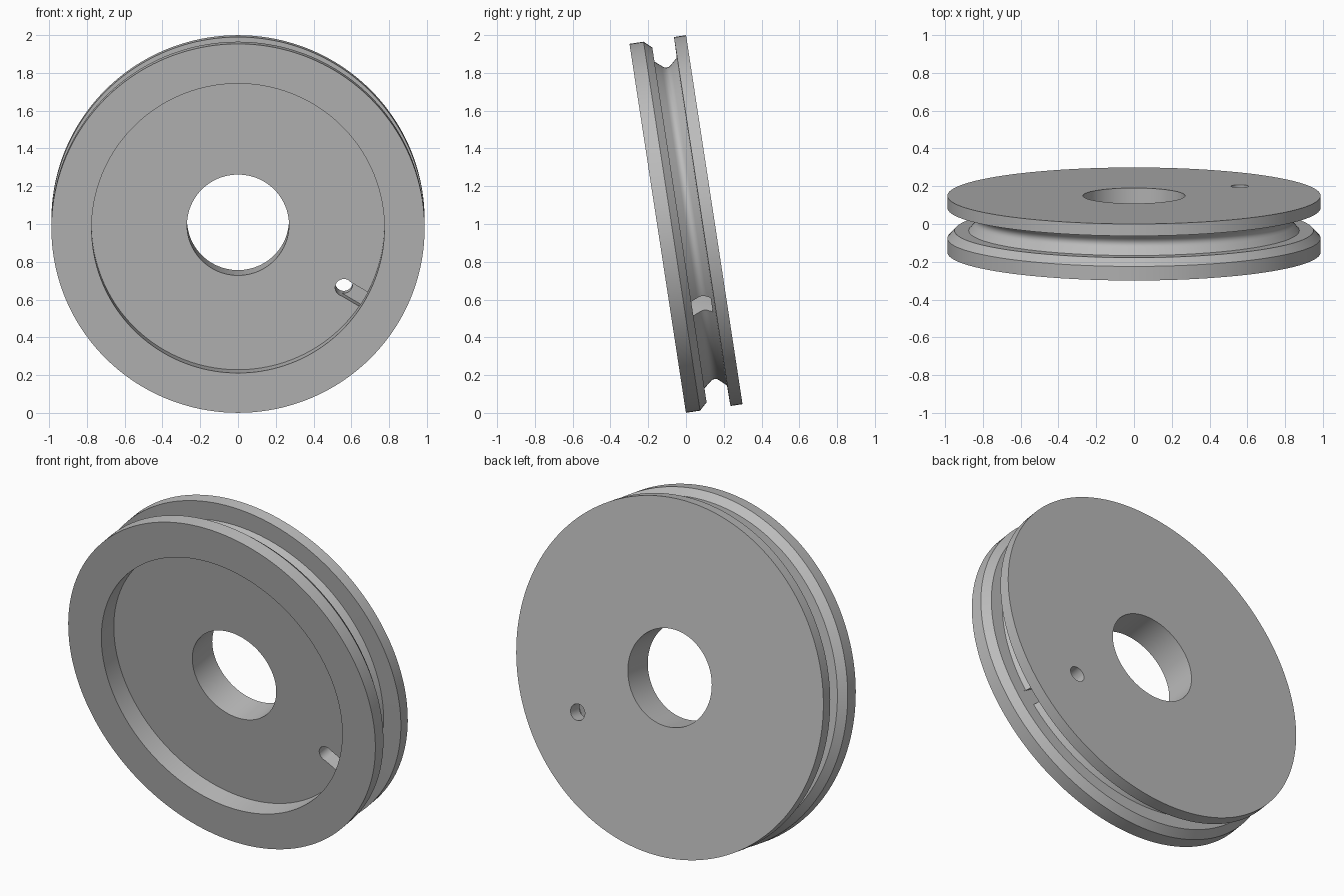
import bpy, bmesh, math
from mathutils import Matrix, Vector

if "Cube" in bpy.data.objects:
    bpy.data.objects.remove(bpy.data.objects["Cube"], do_unlink=True)

grey = bpy.data.materials.new("plain grey")
grey.use_nodes = True
colour = (0.5, 0.5, 0.5, 1)
grey.diffuse_color = colour
grey.node_tree.nodes["Principled BSDF"].inputs["Base Color"].default_value = colour


def add_object(name, bm):
    bmesh.ops.recalc_face_normals(bm, faces=bm.faces)
    mesh = bpy.data.meshes.new(name)
    bm.to_mesh(mesh)
    bm.free()
    mesh.materials.append(grey)
    obj = bpy.data.objects.new(name, mesh)
    bpy.context.collection.objects.link(obj)
    return obj


def cut(target, cutter):
    bpy.context.view_layer.objects.active = target
    mod = target.modifiers.new("cut", 'BOOLEAN')
    mod.operation = 'DIFFERENCE'
    mod.solver = 'EXACT'
    mod.object = cutter
    bpy.ops.object.modifier_apply(modifier=mod.name)
    bpy.data.objects.remove(cutter, do_unlink=True)


# Grooved wheel: (radius, depth) profile turned about the y axis
FLOOR, BACK = -0.035, 0.1515
profile = [
    (0.27, FLOOR), (0.775, FLOOR), (0.775, -BACK),        # bore edge, recess
    (0.988, -BACK), (0.988, -0.076), (0.95, FLOOR),       # front rim, chamfer
    (0.875, FLOOR), (0.846, 0.0), (0.837, 0.011), (0.834, 0.025),
    (0.837, 0.039), (0.846, 0.05), (0.878, 0.085),        # rope groove
    (0.988, 0.087), (0.988, BACK), (0.27, BACK),          # back flange
]
bm = bmesh.new()
verts = [bm.verts.new((r, t, 0)) for r, t in profile]
edges = [bm.edges.new((a, b)) for a, b in zip(verts, verts[1:] + verts[:1])]
bmesh.ops.spin(bm, geom=verts + edges, cent=(0, 0, 0), axis=(0, 1, 0),
               angle=math.tau, steps=160, use_merge=True)
bmesh.ops.remove_doubles(bm, verts=bm.verts, dist=1e-5)
wheel = add_object("grooved_wheel", bm)

# Rope hole and the radial slot leading from it into the groove
turn = Matrix.Rotation(math.radians(30.9), 4, 'Y')
hole_r = 0.653

bm = bmesh.new()
bmesh.ops.create_cone(bm, cap_ends=True, segments=40, radius1=0.046, radius2=0.046,
                      depth=0.3, matrix=turn @ Matrix.Translation((hole_r, 0.07, 0))
                      @ Matrix.Rotation(math.pi / 2, 4, 'X'))
cut(wheel, add_object("hole_cutter", bm))

bm = bmesh.new()
start, end = Vector((hole_r, FLOOR - 0.001, -0.044)), Vector((0.9, 0.07, 0.044))
size = end - start
bmesh.ops.create_cube(bm, size=1, matrix=turn @ Matrix.Translation((start + end) / 2)
                      @ Matrix.Diagonal((*size, 1)))
cut(wheel, add_object("slot_cutter", bm))

# Lean the wheel forward and smooth its curved faces
wheel.rotation_euler.x = math.radians(8.7)
wheel.location.z = 1
wheel.select_set(True)
bpy.context.view_layer.objects.active = wheel
bpy.ops.object.shade_smooth_by_angle(angle=math.radians(30))
